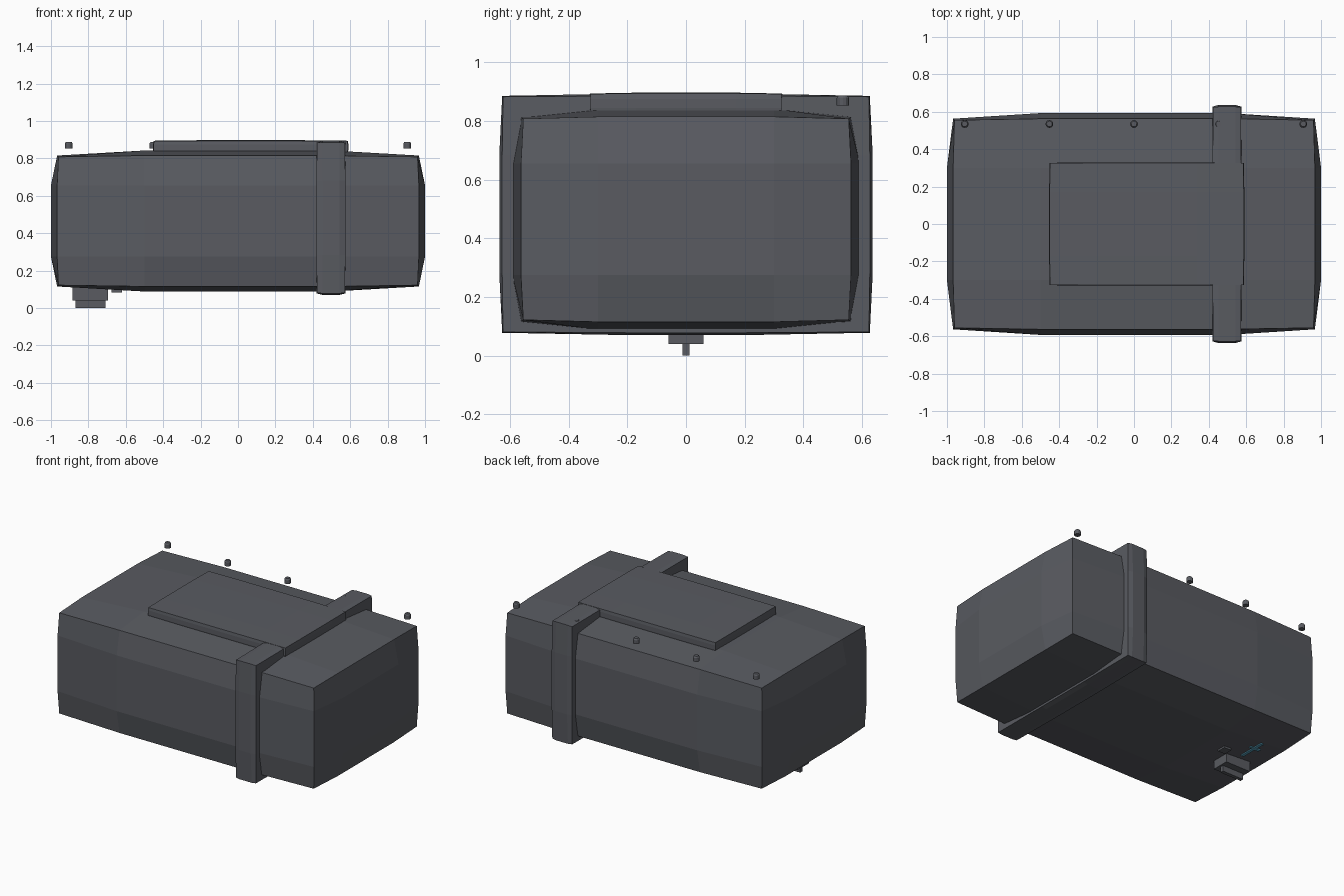
import bpy, bmesh
from mathutils import Matrix

if "Cube" in bpy.data.objects:
    bpy.data.objects.remove(bpy.data.objects["Cube"])


def material(name, color):
    m = bpy.data.materials.new(name)
    m.diffuse_color = color
    m.use_nodes = True
    m.node_tree.nodes["Principled BSDF"].inputs["Base Color"].default_value = m.diffuse_color
    return m


slate = material("dark_slate", (0.10, 0.105, 0.12, 1))
blue = material("blue_accent", (0.10, 0.35, 0.50, 1))


def finish(name, bm, mat):
    bmesh.ops.recalc_face_normals(bm, faces=bm.faces)
    mesh = bpy.data.meshes.new(name)
    bm.to_mesh(mesh)
    bm.free()
    mesh.materials.append(mat)
    ob = bpy.data.objects.new(name, mesh)
    bpy.context.collection.objects.link(ob)
    return ob


def box(name, lo, hi, mat=slate):
    bm = bmesh.new()
    bmesh.ops.create_cube(bm, size=1)
    for v in bm.verts:
        v.co = [a + (c + 0.5) * (b - a) for c, a, b in zip(v.co, lo, hi)]
    return finish(name, bm, mat)


def bulged_box(name, center, corner, edge, face, inner):
    """Box with a 3x3 grid per side whose middle panels swell outwards."""
    bm = bmesh.new()
    bmesh.ops.create_cube(bm, size=2)
    bmesh.ops.subdivide_edges(bm, edges=bm.edges[:], cuts=2, use_grid_fill=True)
    for v in bm.verts:
        old = v.co.copy()
        inside = [abs(c) < 0.9 for c in old]
        reach = (corner, edge, face)[sum(inside)]
        for i in range(3):
            size = inner[i] if inside[i] else reach[i]
            v.co[i] = center[i] + (size if old[i] > 0 else -size)
    return finish(name, bm, slate)


# Main case
bulged_box("case_body", (0, 0, 0.465),
           (0.96, 0.555, 0.343), (0.967, 0.563, 0.35), (1.0, 0.593, 0.377),
           (0.5, 0.3, 0.19))

# Raised strap around the case
bulged_box("strap_band", (0.497, 0, 0.482),
           (0.075, 0.624, 0.401), (0.077, 0.627, 0.404), (0.08, 0.637, 0.412),
           (0.045, 0.2, 0.2))

# Panel on the lid
bulged_box("lid_panel", (0.068, 0, 0.86),
           (0.517, 0.325, 0.033), (0.519, 0.327, 0.034), (0.522, 0.33, 0.037),
           (0.27, 0.17, 0.015))

# Row of studs along the back edge
for i, x in enumerate((-0.905, -0.4525, 0, 0.4525, 0.905)):
    bm = bmesh.new()
    for r1, r2, z0, z1 in ((0.021, 0.021, 0.853, 0.879), (0.021, 0.015, 0.879, 0.888)):
        bmesh.ops.create_cone(bm, cap_ends=True, segments=12, radius1=r1, radius2=r2,
                              depth=z1 - z0,
                              matrix=Matrix.Translation((x, 0.535, (z0 + z1) / 2)))
    finish(f"stud_{i + 1}", bm, slate)

# Latch block and tab underneath
box("latch_block", (-0.885, -0.06, 0.04), (-0.695, 0.06, 0.14))
box("latch_tab", (-0.87, -0.012, 0.0), (-0.708, 0.012, 0.06))
box("small_button", (-0.675, 0.07, 0.083), (-0.62, 0.13, 0.13))

# Blue marker strips underneath
box("marker_strip_long", (-0.80, 0.10, 0.097), (-0.78, 0.29, 0.13), blue)
box("marker_strip_cross", (-0.83, 0.205, 0.097), (-0.755, 0.225, 0.13), blue)
